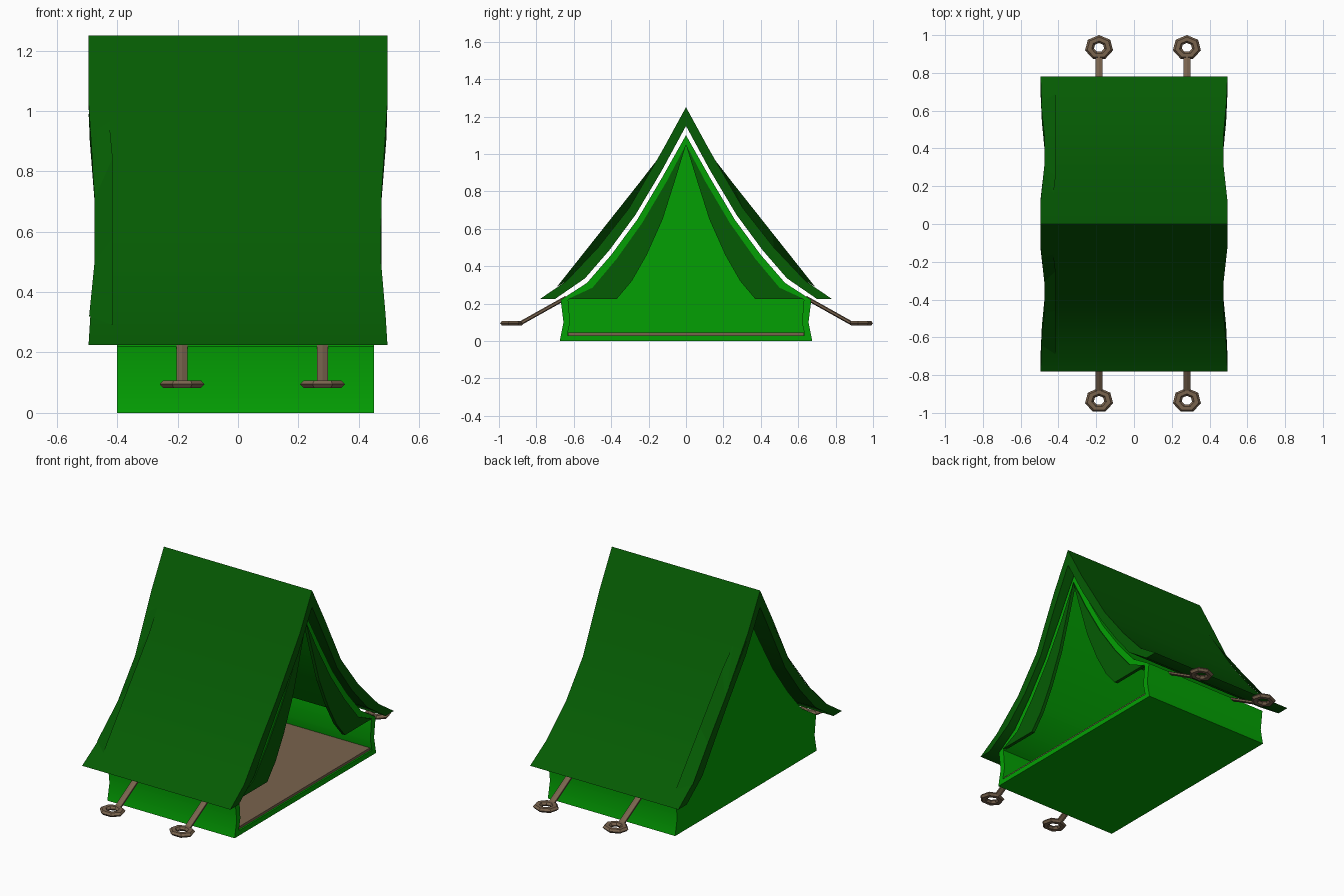
import bpy, bmesh, math
from mathutils import Vector

if "Cube" in bpy.data.objects:
    bpy.data.objects.remove(bpy.data.objects["Cube"])


def material(name, rgb):
    m = bpy.data.materials.new(name)
    m.diffuse_color = (*rgb, 1)
    m.use_nodes = True
    m.node_tree.nodes["Principled BSDF"].inputs["Base Color"].default_value = m.diffuse_color
    return m


DARK = material("dark green canvas", (0.0015, 0.105, 0.001))
GREEN = material("bright green canvas", (0.001, 0.35, 0.001))
BROWN = material("brown", (0.19, 0.125, 0.075))


def finish(name, bm, mat, recalc=True, smooth=False):
    if recalc:
        bmesh.ops.recalc_face_normals(bm, faces=bm.faces)
    me = bpy.data.meshes.new(name)
    bm.to_mesh(me)
    bm.free()
    me.materials.append(mat)
    ob = bpy.data.objects.new(name, me)
    bpy.context.collection.objects.link(ob)
    if smooth:
        bpy.ops.object.select_all(action='DESELECT')
        ob.select_set(True)
        bpy.context.view_layer.objects.active = ob
        bpy.ops.object.shade_smooth_by_angle(angle=math.radians(35))
    return ob


def mirrored(half):
    # half profile runs from +y base to the apex at y = 0
    return half + [(-y, z) for y, z in reversed(half[:-1])]


def prism(name, pts, x0, x1, mat):
    bm = bmesh.new()
    f = bm.faces.new([bm.verts.new((x0, y, z)) for y, z in pts])
    r = bmesh.ops.extrude_face_region(bm, geom=[f])
    bmesh.ops.translate(bm, vec=(x1 - x0, 0, 0),
                        verts=[v for v in r["geom"] if isinstance(v, bmesh.types.BMVert)])
    bm.faces.ensure_lookup_table()
    return finish(name, bm, mat)


def loft(name, sections, mat, closed_path):
    # skin closed loops of points; join last to first, or cap the two ends
    bm = bmesh.new()
    loops = [[bm.verts.new(p) for p in s] for s in sections]
    n = len(loops[0])
    pairs = list(zip(loops, loops[1:]))
    if closed_path:
        pairs.append((loops[-1], loops[0]))
    for a, b in pairs:
        for i in range(n):
            j = (i + 1) % n
            bm.faces.new((a[i], a[j], b[j], b[i]))
    if not closed_path:
        for a in (loops[0], loops[-1]):
            for i in range(n // 2 - 1):
                bm.faces.new((a[i], a[i + 1], a[n - 2 - i], a[n - 1 - i]))
    return finish(name, bm, mat, smooth=True)


# inner tent: hollow shell with closed back wall and open front
outer = mirrored([(.675, 0), (.655, .1), (.67, .22), (.53, .31), (.4, .46), (.26, .65), (.13, .87), (0, 1.10)])
inner = mirrored([(.635, .03), (.62, .1), (.63, .22), (.50, .285), (.37, .44), (.235, .63), (.105, .85), (0, 1.05)])
X0, X1 = -.4, .45
loft("tent_shell", [[(X0, *p) for p in outer], [(X1, *p) for p in outer],
                    [(X1, *p) for p in inner], [(X0, *p) for p in inner]], GREEN, True)
prism("back_wall", inner, X0, X0 + .02, GREEN)
prism("floor_mat", [(.63, .03), (.63, .045), (-.63, .045), (-.63, .03)], X0 + .02, X1 - .01, BROWN)

# door flaps drawn aside
flap = [(0, 1.05), (.105, .85), (.235, .63), (.37, .44), (.50, .285), (.63, .225),
        (.37, .225), (.29, .32), (.21, .46), (.125, .65), (.055, .87)]
for side, s in (("left", -1), ("right", 1)):
    prism("door_flap_" + side, [(y * s, z) for y, z in flap], X1 - .015, X1 + .005, DARK)

# fly sheet: sagging cloth over the ridge, its end edges drawn in at mid height
under = mirrored([(.70, .225), (.54, .335), (.41, .485), (.27, .675), (.13, .91), (0, 1.15)])
top = mirrored([(.78, .225), (.64, .32), (.47, .50), (.305, .71), (.12, 1.03), (0, 1.25)])


def fly_section(x):
    def place(y, z):
        inset = .022 * min(1, max(0, 1.35 * (1 - abs(z - .6) / .35)))
        return (x - math.copysign(inset, x), y, z)
    return [place(*p) for p in top] + [place(*p) for p in reversed(under)]


loft("fly_sheet", [fly_section(-.495), fly_section(.495)], DARK, False)

# raised fold in the cloth near the back end, one each side
fold_crest = [(-.43, .13, 1.0), (-.415, .25, .845), (-.415, .46, .58), (-.415, .69, .29)]
fold_foot = [(-.495, .13, .99), (-.475, .305, .71), (-.475, .47, .50), (-.493, .64, .32)]
for side, s in (("left", 1), ("right", -1)):
    bm = bmesh.new()
    crest, foot = ([bm.verts.new((x, s * y, z)) for x, y, z in row] for row in (fold_crest, fold_foot))
    for i in range(3):
        quad = (crest[i], crest[i + 1], foot[i + 1], foot[i])
        bm.faces.new(quad if s > 0 else quad[::-1])
    finish("fly_fold_" + side, bm, DARK, recalc=False)

# guy ropes with ring pegs
for x in (-.185, .28):
    for s in (-1, 1):
        label = f"{'left' if x < 0 else 'right'}_{'front' if s < 0 else 'back'}"
        a, b = Vector((x, s * .64, .232)), Vector((x, s * .89, .092))
        bpy.ops.mesh.primitive_cylinder_add(vertices=6, radius=.021, depth=(b - a).length,
                                            location=(a + b) / 2)
        rod = bpy.context.object
        rod.name = "guy_rope_" + label
        rod.rotation_euler = (math.atan2(-(b.y - a.y), b.z - a.z), 0, 0)
        rod.scale = (1, .5, 1)
        rod.data.materials.append(BROWN)
        bpy.ops.mesh.primitive_torus_add(major_segments=7, minor_segments=6, major_radius=.052,
                                         minor_radius=.024, location=(x, s * .934, .095),
                                         rotation=(0, 0, math.pi / 2))
        ring = bpy.context.object
        ring.name = "peg_ring_" + label
        ring.scale = (.87, 1, .6)
        ring.data.materials.append(BROWN)
